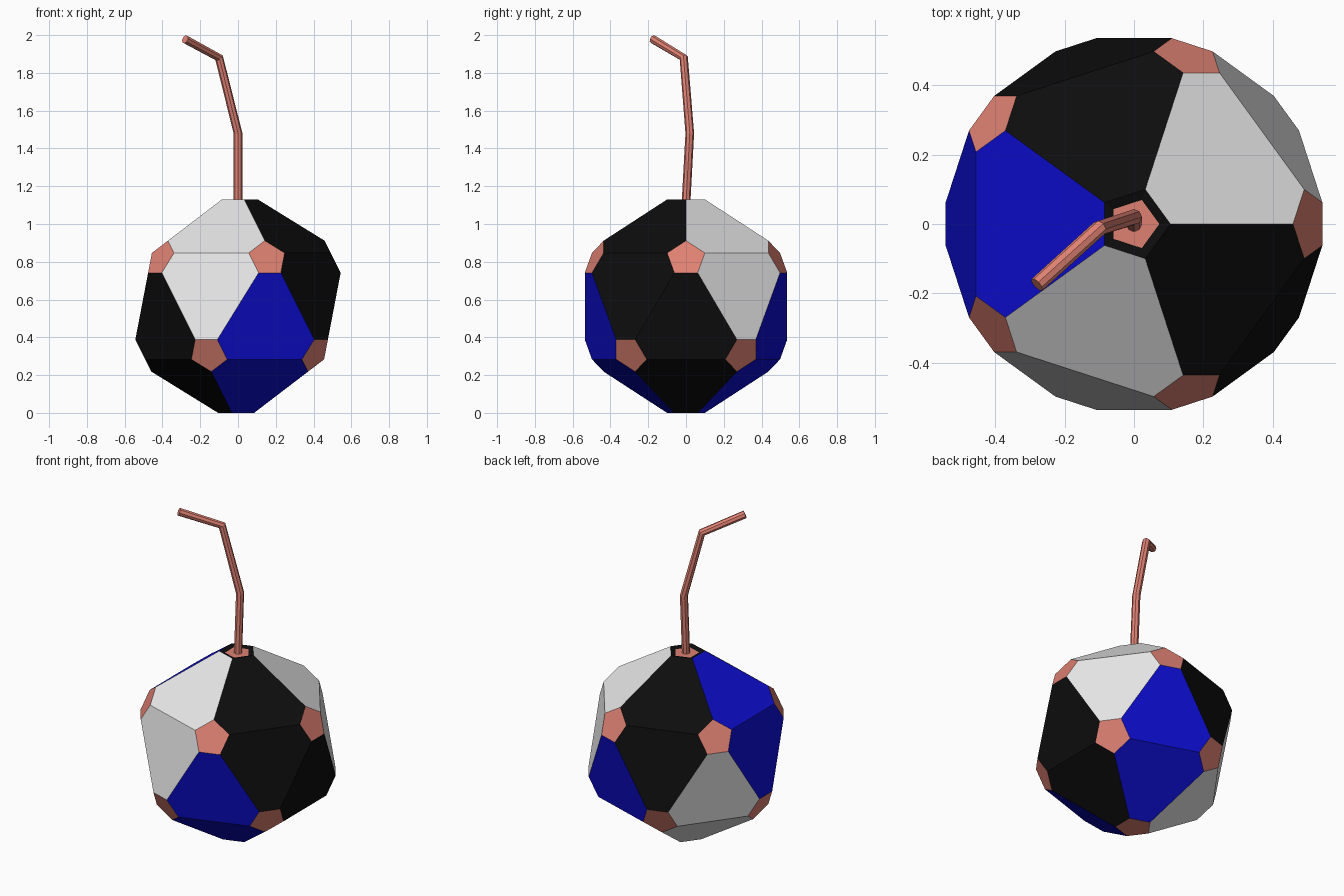
import bpy, bmesh, math

if "Cube" in bpy.data.objects:
    bpy.data.objects.remove(bpy.data.objects["Cube"], do_unlink=True)


def material(name, rgb):
    m = bpy.data.materials.new(name)
    m.use_nodes = True
    m.diffuse_color = (*rgb, 1)
    m.node_tree.nodes["Principled BSDF"].inputs["Base Color"].default_value = (*rgb, 1)
    return m


black = material("black", (0.004, 0.004, 0.004))
white = material("white", (0.8, 0.8, 0.8))
blue = material("blue", (0.004, 0.004, 0.64))
coral = material("coral", (0.74, 0.22, 0.17))
BLACK, CORAL = 0, 3

# Ball: icosahedron with its corners cut off
CENTRE_Z, RADIUS, CUT = 0.565, 0.63, 0.1234
bm = bmesh.new()
bmesh.ops.create_icosphere(bm, subdivisions=1, radius=RADIUS)
bmesh.ops.bevel(bm, geom=bm.verts[:], offset=CUT, offset_type='OFFSET',
                segments=1, profile=0.5, affect='VERTICES')
bmesh.ops.translate(bm, verts=bm.verts[:], vec=(0, 0, CENTRE_Z))

# Panels: black, white, blue repeating around the ball, coral on the cut corners
for f in bm.faces:
    c = f.calc_center_median()
    if len(f.verts) == 5:
        f.material_index = CORAL
    else:
        sector = round(math.degrees(math.atan2(c.y, c.x)) / 36) % 10
        f.material_index = sector % 3

# Top opening: black rim around a slightly sunken coral panel
top = max(bm.faces, key=lambda f: f.calc_center_median().z)
rim = bmesh.ops.inset_individual(bm, faces=[top], thickness=0.032, depth=-0.01)
for f in rim["faces"]:
    f.material_index = BLACK
top.material_index = CORAL

mesh = bpy.data.meshes.new("ball")
bm.to_mesh(mesh)
bm.free()
for m in (black, white, blue, coral):
    mesh.materials.append(m)
bpy.context.collection.objects.link(bpy.data.objects.new("ball", mesh))

# Stem: bent round rod rising from the opening
path = [(0, 0, 1.11), (0, 0.02, 1.48), (-0.1, -0.012, 1.88), (-0.28, -0.175, 1.978)]
curve = bpy.data.curves.new("stem", 'CURVE')
curve.dimensions = '3D'
curve.bevel_depth = 0.023
curve.bevel_resolution = 2
curve.use_fill_caps = True
spline = curve.splines.new('POLY')
spline.points.add(len(path) - 1)
for point, co in zip(spline.points, path):
    point.co = (*co, 1)
spline.use_smooth = False
curve.materials.append(coral)
stem = bpy.data.objects.new("stem", curve)
bpy.context.collection.objects.link(stem)
bpy.ops.object.select_all(action='DESELECT')
stem.select_set(True)
bpy.context.view_layer.objects.active = stem
bpy.ops.object.convert(target='MESH')
